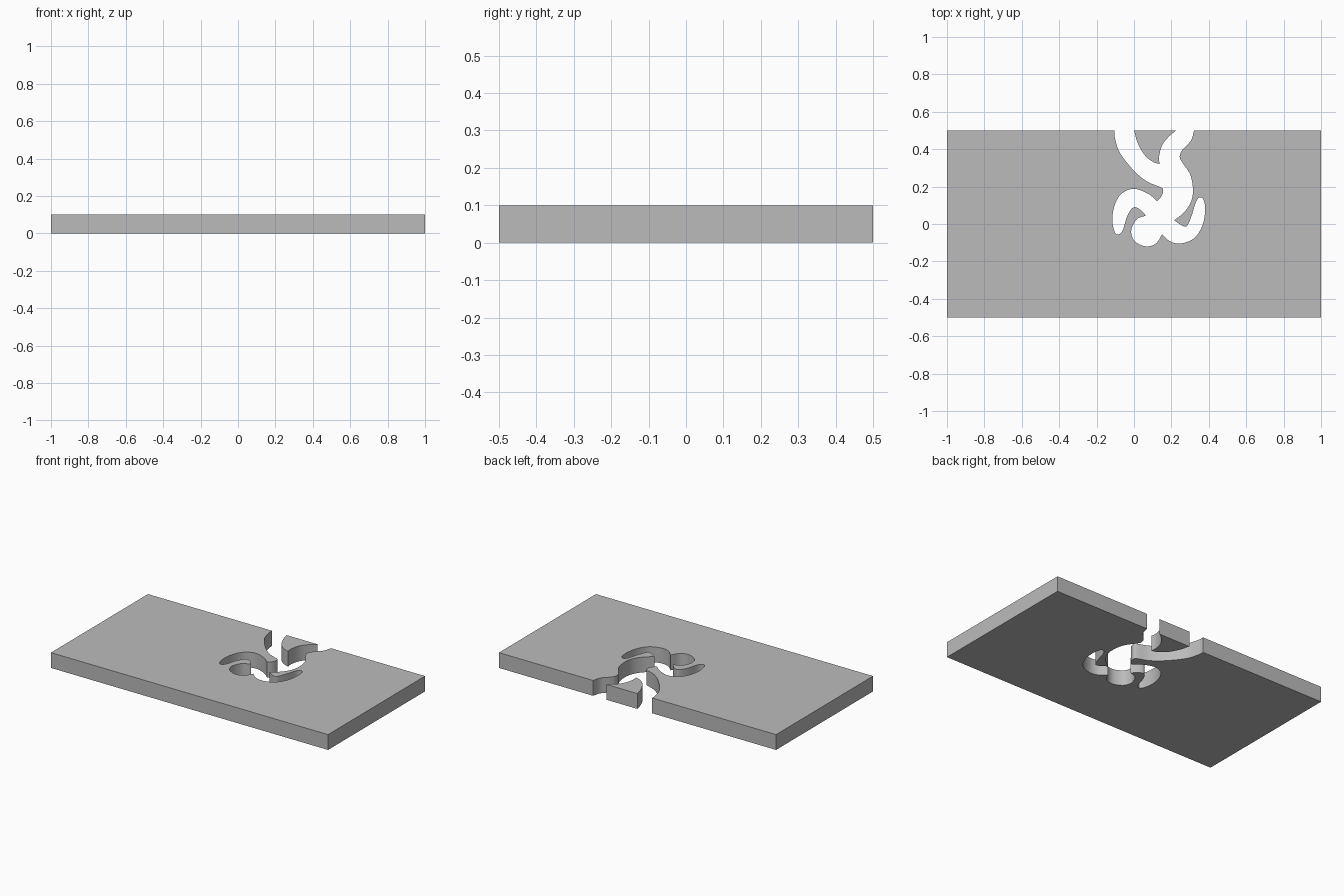
import bpy, bmesh
from mathutils import Vector

if "Cube" in bpy.data.objects:
    bpy.data.objects.remove(bpy.data.objects["Cube"])

THICK = 0.1
STEPS = 6

grey = bpy.data.materials.new("mid_grey")
grey.diffuse_color = (0.5, 0.5, 0.5, 1)
grey.use_nodes = True
grey.node_tree.nodes["Principled BSDF"].inputs["Base Color"].default_value = grey.diffuse_color


def smooth(points):
    """Catmull-Rom curve through points given in hundredths of a unit."""
    p = [Vector(q) / 100 for q in points]
    p = [2 * p[0] - p[1]] + p + [2 * p[-1] - p[-2]]
    out = []
    for a, b, c, d in zip(p, p[1:], p[2:], p[3:]):
        for i in range(STEPS):
            t = i / STEPS
            out.append(0.5 * (2 * b + (c - a) * t + (2 * a - 5 * b + 4 * c - d) * t * t
                              + (3 * b - a - 3 * c + d) * t ** 3))
    return out + [p[-2]]


def outline(runs):
    """Join smooth runs that meet at sharp corners."""
    pts = []
    for run in runs:
        s = smooth(run)
        pts += s[1:] if pts else s
    return pts


def slab(name, pts):
    """Extrude a flat outline up to the plate thickness."""
    bm = bmesh.new()
    face = bm.faces.new([bm.verts.new((p.x, p.y, 0)) for p in pts])
    top = bmesh.ops.extrude_face_region(bm, geom=[face])["geom"]
    bmesh.ops.translate(bm, vec=(0, 0, THICK),
                        verts=[v for v in top if isinstance(v, bmesh.types.BMVert)])
    bmesh.ops.recalc_face_normals(bm, faces=bm.faces)
    mesh = bpy.data.meshes.new(name)
    bm.to_mesh(mesh)
    bm.free()
    mesh.materials.append(grey)
    obj = bpy.data.objects.new(name, mesh)
    bpy.context.collection.objects.link(obj)
    bpy.context.view_layer.objects.active = obj
    obj.select_set(True)
    bpy.ops.object.shade_smooth_by_angle()
    obj.select_set(False)


# Edge of the cutout, corner to corner
left_leg = [(-10.5, 50), (-10.2, 46), (-7.5, 38), (0, 28.5), (7, 22.7),
            (14.2, 19.7), (15.6, 18), (14.7, 14.8), (12.3, 12.3)]
left_arm = [(12.3, 12.3), (7.5, 16.2), (0, 18.8), (-6.4, 16.4), (-10.2, 10.5), (-11.6, 2.5),
            (-10.2, -4.5), (-8, -5.5), (-5.9, -3), (-3.7, 4), (-0.5, 8.8), (3.2, 7.8), (6.4, 4.5)]
head = [(6.4, 4.5), (2.1, 3), (-0.3, 0), (-1.5, -4.5), (0.5, -9.3),
        (6.4, -12), (11.8, -10.4), (15, -5.5)]
right_arm = [(15, -5.5), (19.3, -9.3), (25, -10.4), (32, -7.7), (36.4, -1.3), (38, 6.7),
             (37.4, 12.4), (35.3, 14.3), (33.2, 12), (31, 5), (28.9, -0.2), (26.7, -1.3), (21.4, 1.9)]
right_side = [(21.4, 1.9), (26.7, 6.2), (30.5, 12), (31.5, 18.5), (30, 26.5),
              (25.1, 34), (24.6, 37), (26.2, 40), (30.5, 44.7), (32.1, 50)]

# Main plate with the open cutout
frame = [Vector(c) for c in ((1, 0.5), (1, -0.5), (-1, -0.5), (-1, 0.5))]
slab("plate", outline([left_leg, left_arm, head, right_arm, right_side]) + frame)

# Loose wedge between the two upper channels
slab("wedge", outline([
    [(0, 50), (2.1, 43), (5.9, 36.6), (10.2, 33.2), (13.7, 32)],
    [(13.7, 32), (13.4, 36), (15, 42), (18.2, 46.3), (22.5, 50)]]))
